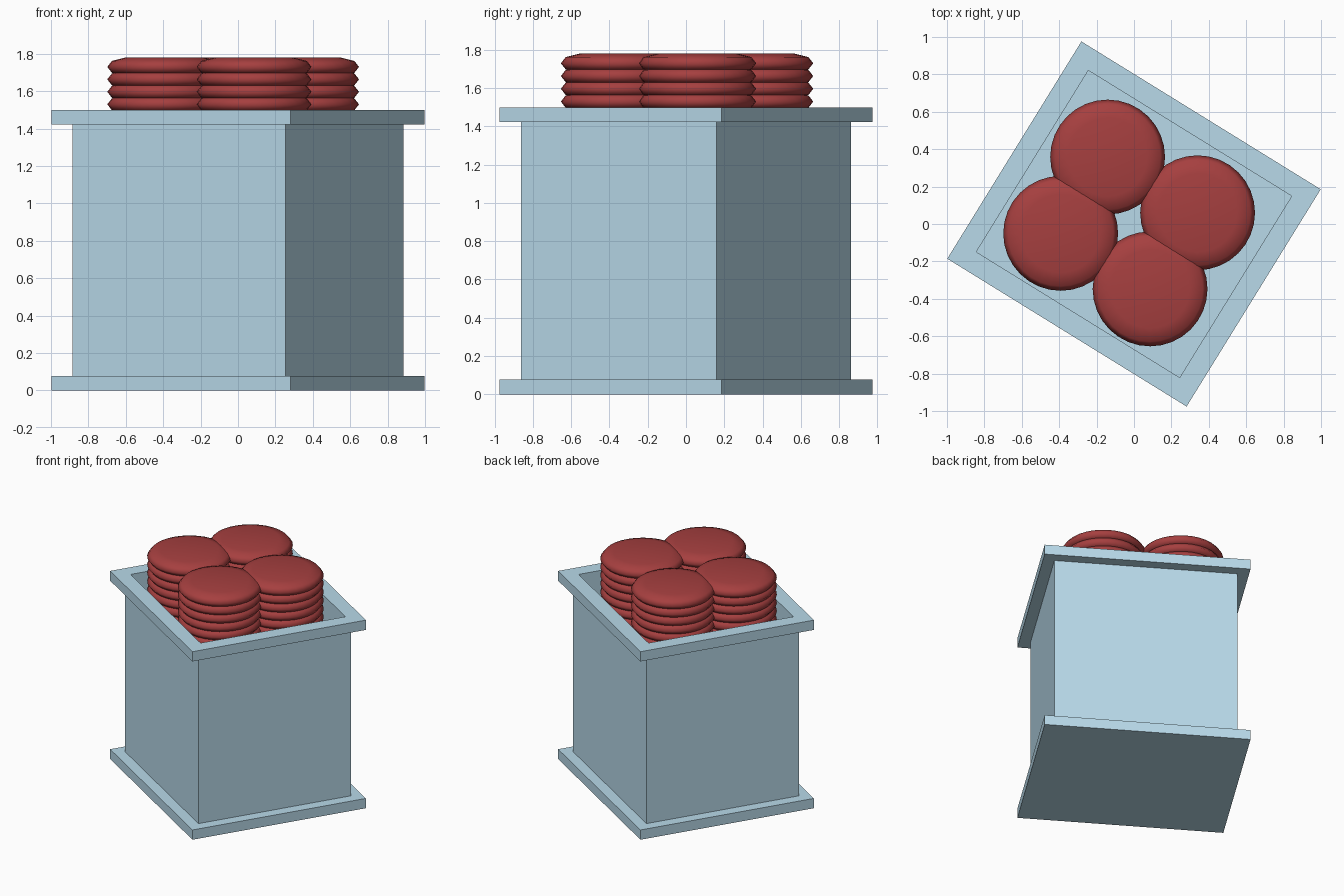
import bpy, bmesh, math

if "Cube" in bpy.data.objects:
    bpy.data.objects.remove(bpy.data.objects["Cube"])

TURN = math.radians(-31.7)


def material(name, rgb):
    m = bpy.data.materials.new(name)
    m.diffuse_color = (*rgb, 1)
    m.use_nodes = True
    m.node_tree.nodes["Principled BSDF"].inputs["Base Color"].default_value = m.diffuse_color
    return m


BLUE = material("pale_blue", (0.48, 0.70, 0.82))
RED = material("dark_red", (0.38, 0.05, 0.05))


def add_object(name, bm, mat):
    bmesh.ops.recalc_face_normals(bm, faces=bm.faces)
    me = bpy.data.meshes.new(name)
    bm.to_mesh(me)
    bm.free()
    me.materials.append(mat)
    ob = bpy.data.objects.new(name, me)
    bpy.context.collection.objects.link(ob)
    return ob


def rect_ring(bm, w, d, z):
    return [bm.verts.new((sx * w / 2, sy * d / 2, z))
            for sx, sy in ((-1, -1), (1, -1), (1, 1), (-1, 1))]


def bridge(bm, a, b):
    n = len(a)
    for i in range(n):
        bm.faces.new((a[i], a[(i + 1) % n], b[(i + 1) % n], b[i]))


def box(name, outer, z0, z1, inner=None):
    """Rectangular slab, or an open frame when an inner size is given."""
    bm = bmesh.new()
    lo, hi = rect_ring(bm, *outer, z0), rect_ring(bm, *outer, z1)
    bridge(bm, lo, hi)
    if inner:
        ilo, ihi = rect_ring(bm, *inner, z0), rect_ring(bm, *inner, z1)
        bridge(bm, hi, ihi)
        bridge(bm, ihi, ilo)
        bridge(bm, ilo, lo)
    else:
        bm.faces.new(lo)
        bm.faces.new(hi)
    ob = add_object(name, bm, BLUE)
    ob.rotation_euler.z = TURN
    return ob


# Container: base plate, thin walls, overhanging open rim
PLATE, BODY, OPENING = (1.504, 1.365), (1.338, 1.20), (1.278, 1.14)
box("base_plate", PLATE, 0, 0.078)
box("box_walls", BODY, 0.078, 1.422, OPENING)
box("top_rim", PLATE, 1.422, 1.5, OPENING)

# Stacks of rounded discs filling the container
PROFILE = [(0.21, 0.05), (0.282, 0.032), (0.307, 0),
           (0.282, -0.032), (0.21, -0.05)]
SEG, PITCH, COUNT, TOP = 32, 0.0667, 25, 1.73


def disc_stack(name, x, y):
    bm = bmesh.new()
    for k in range(COUNT):
        zc = TOP - k * PITCH
        rings = [[bm.verts.new((r * math.cos(2 * math.pi * i / SEG),
                                r * math.sin(2 * math.pi * i / SEG), zc + h))
                  for i in range(SEG)] for r, h in PROFILE]
        for a, b in zip(rings, rings[1:]):
            bridge(bm, a, b)
        bm.faces.new(rings[0])
        bm.faces.new(rings[-1])
    for f in bm.faces:
        f.smooth = True
    ob = add_object(name, bm, RED)
    ob.location = (x, y, 0)


for i, (x, y) in enumerate([(-0.392, -0.05), (-0.141, 0.358),
                            (0.34, 0.06), (0.086, -0.347)]):
    disc_stack(f"disc_stack_{i + 1}", x, y)
